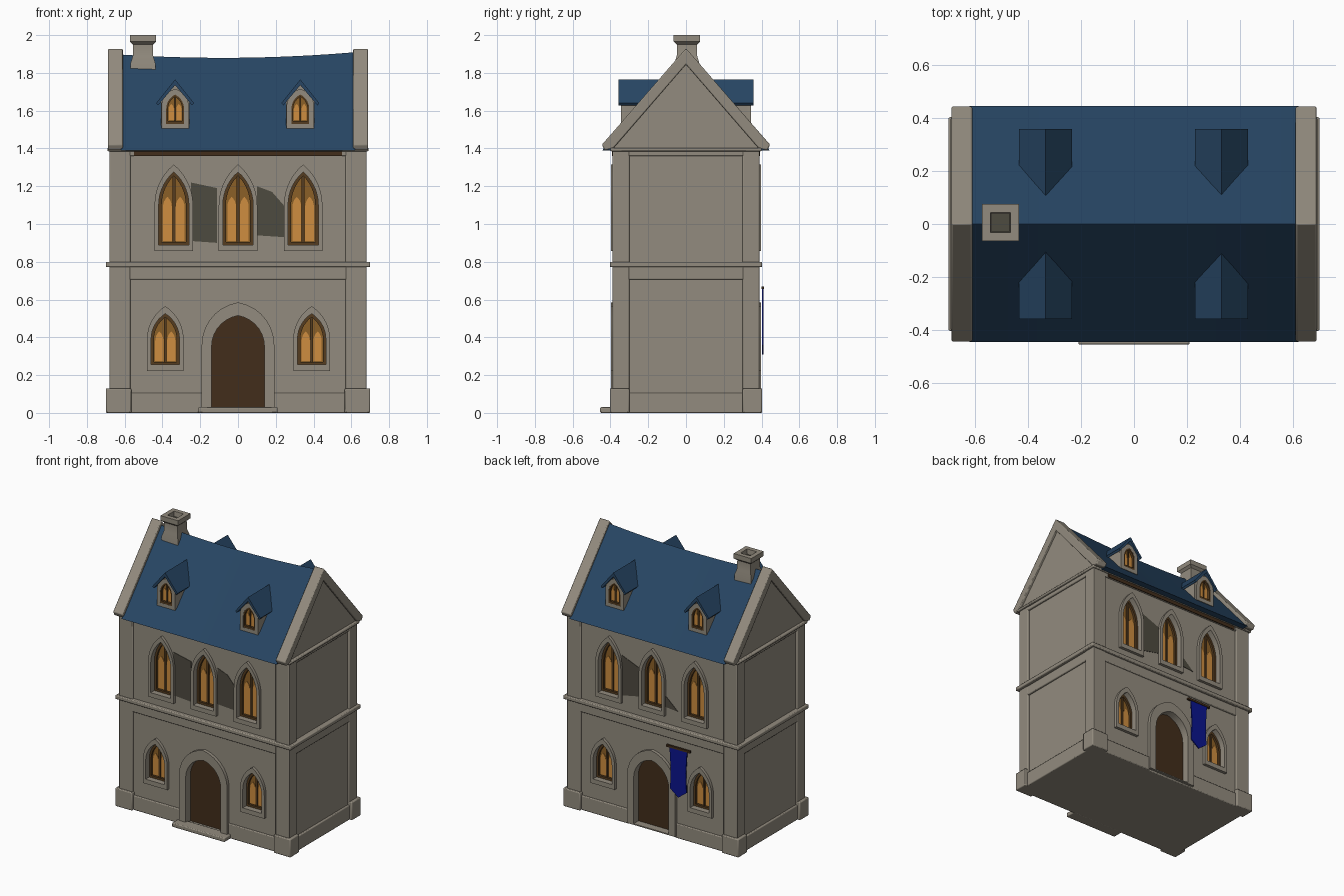
import bpy, bmesh, math

old = bpy.data.objects.get("Cube")
if old:
    bpy.data.objects.remove(old, do_unlink=True)


def material(name, r, g, b):
    m = bpy.data.materials.new(name)
    m.use_nodes = True
    m.diffuse_color = (r, g, b, 1)
    bsdf = m.node_tree.nodes["Principled BSDF"]
    bsdf.inputs["Base Color"].default_value = (r, g, b, 1)
    bsdf.inputs["Roughness"].default_value = 0.9
    return m


STONE = material("stone", 0.29, 0.26, 0.21)
STAIN = material("dark_stone", 0.076, 0.069, 0.051)
ROOF = material("blue_slate", 0.02, 0.06, 0.125)
WOOD = material("dark_wood", 0.055, 0.027, 0.011)
FRAME = material("window_wood", 0.09, 0.045, 0.014)
AMBER = material("amber_glass", 0.26, 0.115, 0.02)
GLOW = material("lit_glass", 0.62, 0.27, 0.05)
BANNER = material("blue_cloth", 0.003, 0.007, 0.27)


def loft(name, rings, mat, wrap=False, bevel=0):
    """Skin a list of equal rings; wrap joins last to first, otherwise ends are capped."""
    bm = bmesh.new()
    vs = [[bm.verts.new(p) for p in ring] for ring in rings]
    n = len(vs[0])
    pairs = list(zip(vs, vs[1:])) + ([(vs[-1], vs[0])] if wrap else [])
    for a, b in pairs:
        for i in range(n):
            j = (i + 1) % n
            bm.faces.new((a[i], a[j], b[j], b[i]))
    if not wrap:
        bm.faces.new(vs[0])
        bm.faces.new(vs[-1])
    bmesh.ops.recalc_face_normals(bm, faces=bm.faces)
    me = bpy.data.meshes.new(name)
    bm.to_mesh(me)
    bm.free()
    me.materials.append(mat)
    ob = bpy.data.objects.new(name, me)
    bpy.context.collection.objects.link(ob)
    if bevel:
        mod = ob.modifiers.new("worn_edges", "BEVEL")
        mod.width = bevel
        mod.segments = 2
    return ob


def at_y(pts, y):
    return [(x, y, z) for x, z in pts]


def at_x(pts, x):
    return [(x, y, z) for y, z in pts]


def plate(name, pts, y0, y1, mat):
    return loft(name, [at_y(pts, y0), at_y(pts, y1)], mat)


def box(name, x0, x1, y0, y1, z0, z1, mat=STONE, bevel=0.006):
    pts = [(x0, z0), (x1, z0), (x1, z1), (x0, z1)]
    return loft(name, [at_y(pts, y0), at_y(pts, y1)], mat, bevel=bevel)


def arch(cx, w, z0, spring, apex, n=7):
    """Pointed arch outline from two circular arcs."""
    h = apex - spring
    r = (w * w + h * h) / (2 * w)
    end = math.atan2(h, r - w)
    half = [(w - r + r * math.cos(end * i / n), spring + r * math.sin(end * i / n))
            for i in range(n)]
    right = [(cx + x, z) for x, z in half]
    left = [(cx - x, z) for x, z in reversed(half)]
    return [(cx - w, z0), (cx + w, z0)] + right + [(cx, apex)] + left


def surround(name, outer, inner, y0, y1, mat):
    return loft(name, [at_y(outer, y0), at_y(outer, y1), at_y(inner, y1), at_y(inner, y0)],
                mat, wrap=True)


def glazing(name, cx, w, z0, spring, apex, y, s):
    """Wooden lining, dark glass, two bright panes and a mullion."""
    outline = arch(cx, w, z0, spring, apex)
    surround(name + "_lining", outline, arch(cx, w * .8, z0 + .015, spring, apex - w * .25),
             y, y + s * .02, FRAME)
    plate(name + "_glass", outline, y, y + s * .004, AMBER)
    plate(name + "_mullion", [(cx - w * .1, z0), (cx + w * .1, z0), (cx + w * .1, apex - w * .2),
                              (cx - w * .1, apex - w * .2)], y, y + s * .012, FRAME)
    for k in (-1, 1):
        pane = arch(cx + k * w * .42, w * .29, z0 + .02, spring - w * .1, spring + w * .55, 4)
        plate(name + "_pane", pane, y, y + s * .007, GLOW)


# openings: centre, half width, sill, spring, apex
WINDOWS = [(x, .08, .89, 1.1, 1.275) for x in (-.34, 0, .345)]
WINDOWS += [(x, .075, .255, .39, .525) for x in (-.385, .39)]
DOOR = (0, .14, .02, .35, .515)
WALL, REVEAL = .375, .335

# main walls with recessed openings
walls = box("walls", -.665, .665, -WALL, WALL, .01, 1.39, bevel=0)
cutters = []
for s in (-1, 1):
    for op in WINDOWS + [DOOR]:
        cutters.append(plate("opening_cutter", arch(*op), s * REVEAL, s * .45, STONE))
        cutters[-1].hide_render = True
        mod = walls.modifiers.new("opening", "BOOLEAN")
        mod.operation = "DIFFERENCE"
        mod.solver = "EXACT"
        mod.object = cutters[-1]
deps = bpy.context.evaluated_depsgraph_get()
cut_mesh = bpy.data.meshes.new_from_object(walls.evaluated_get(deps))
walls.modifiers.clear()
walls.data = cut_mesh
for c in cutters:
    bpy.data.objects.remove(c, do_unlink=True)

# windows, doors and stone surrounds on both long sides
for s in (-1, 1):
    y = s * REVEAL
    for cx, w, z0, sp, ap in WINDOWS:
        glazing("window", cx, w, z0, sp, ap, y, s)
        surround("window_surround", arch(cx, w + .022, z0 - .033, sp, ap + .04),
                 arch(cx, w, z0, sp, ap), s * .37, s * .396, STONE)
    plate("door", arch(*DOOR), y, y + s * .008, WOOD)
    surround("door_surround", arch(0, .192, .012, .36, .585), arch(*DOOR), s * .37, s * .398, STONE)
    plate("eave_board", [(-.55, 1.36), (.55, 1.36), (.55, 1.385), (-.55, 1.385)],
          s * .385, s * .392, WOOD)
box("door_step", -.21, .21, -.455, -.37, 0, .03)

# dark wall patches
for s, pts in ((-1, [(-.25, .91), (-.11, .9), (-.11, 1.19), (-.25, 1.22)]),
               (-1, [(.1, .94), (.25, .93), (.25, 1.09), (.18, 1.17), (.1, 1.2)]),
               (1, [(.25, .91), (.1, .94), (.1, 1.14), (.25, 1.2)]),
               (1, [(-.1, .92), (-.2, .91), (-.1, 1.0)])):
    plate("dark_patch", pts, s * .37, s * .378, STAIN)

# corner pillars and plinths
for sx in (-1, 1):
    for sy in (-1, 1):
        x0, x1 = sorted((sx * .57, sx * .68))
        y0, y1 = sorted((sy * .3, sy * .388))
        box("corner_pillar", x0, x1, y0, y1, .01, 1.4)
        x0, x1 = sorted((sx * .565, sx * .7))
        y0, y1 = sorted((sy * .3, sy * .403))
        box("corner_plinth", x0, x1, y0, y1, 0, .13)

# horizontal bands; the base is split so it leaves the doorways free
for name, x, y, z0, z1 in (("lower_band", .678, .385, .705, .775), ("ledge", .7, .403, .772, .8),
                           ("top_band", .678, .385, 1.36, 1.4), ("cornice", .692, .4, 1.385, 1.403)):
    box(name, -x, x, -y, y, z0, z1)
for sx in (-1, 1):
    x0, x1 = sorted((sx * .18, sx * .68))
    box("base_band", x0, x1, -.385, .385, 0, .105)
box("floor", -.2, .2, -.38, .38, 0, .02)

# sagging main roof
stations = [-.62 + 1.24 * i / 10 for i in range(11)]
loft("main_roof", [at_x([(-.445, 1.388), (0, 1.88 + .06 * x * x + .01 * x), (.445, 1.388)], x)
                   for x in stations], ROOF)

# gable walls with sloping copings
half = [(.445, 1.42), (.43, 1.39), (.385, 1.4)]
coping = ([(0, 1.93)] + half + [(0, 1.845)] + [(-y, z) for y, z in reversed(half)])
for s in (-1, 1):
    loft("gable_wall", [at_x([(-.4, 1.39), (.4, 1.39), (0, 1.87)], s * x) for x in (.6, .67)], STONE)
    loft("gable_coping", [at_x(coping, s * x) for x in (.61, .688)], STONE, bevel=.006)

# dormers on both slopes
for s in (-1, 1):
    for cx in (-.333, .33):
        body = [(-.075, 1.5), (.075, 1.5), (.075, 1.65), (0, 1.735), (-.075, 1.65)]
        plate("dormer_wall", [(cx + x, z) for x, z in body], s * .325, s * .12, STONE)
        cover = [(-.1, 1.64), (0, 1.765), (.1, 1.64), (.09, 1.628), (0, 1.735), (-.09, 1.628)]
        plate("dormer_roof", [(cx + x, z) for x, z in cover], s * .358, s * .1, ROOF)
        glazing("dormer_window", cx, .047, 1.53, 1.61, 1.685, s * .324, s)
        surround("dormer_surround", arch(cx, .073, 1.505, 1.62, 1.715),
                 arch(cx, .047, 1.53, 1.61, 1.685), s * .32, s * .345, STONE)

# chimney with flared foot, cap and flue
profile = [(.066, 1.75), (.066, 1.85), (.054, 1.89), (.053, 1.95), (.07, 1.965),
           (.07, 2.0), (.038, 2.0), (.034, 1.96)]
corners = ((-1, -1), (1, -1), (1, 1), (-1, 1))
loft("chimney", [[(-.503 + r * a, .005 + r * b, z) for a, b in corners] for r, z in profile], STONE)
box("chimney_flue", -.536, -.47, -.028, .038, 1.955, 1.965, STAIN, 0)

# hanging banner on the back
flag = [(-.07, .66), (.07, .66), (.06, .5), (.065, .36), (0, .31), (-.065, .36), (-.06, .5)]
plate("banner", [(x - .225, z) for x, z in flag], .403, .41, BANNER)
box("banner_rod", -.32, -.13, .4, .414, .655, .67, WOOD, 0)

# soft shading on curves, crisp edges elsewhere
bpy.ops.object.select_all(action="DESELECT")
for ob in bpy.context.collection.objects:
    if ob.type == "MESH":
        ob.select_set(True)
        bpy.context.view_layer.objects.active = ob
bpy.ops.object.shade_smooth_by_angle(angle=math.radians(30))
